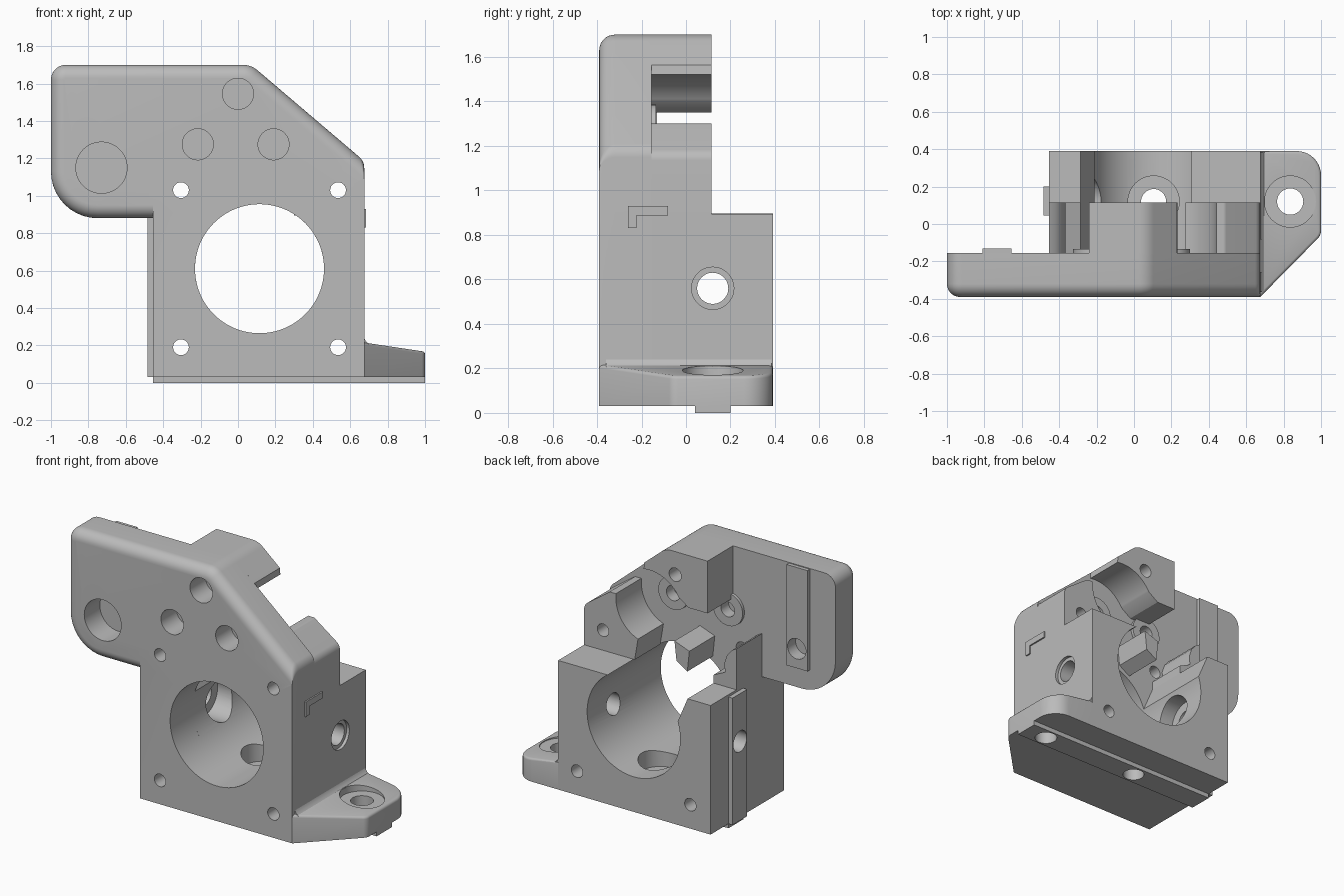
import bpy, bmesh, math
from mathutils import Vector, Matrix

if "Cube" in bpy.data.objects:
    bpy.data.objects.remove(bpy.data.objects["Cube"], do_unlink=True)

grey = bpy.data.materials.new("plain grey")
grey.use_nodes = True
grey.diffuse_color = (0.5, 0.5, 0.5, 1)
grey.node_tree.nodes["Principled BSDF"].inputs["Base Color"].default_value = (0.5, 0.5, 0.5, 1)


def finish(name, bm):
    bmesh.ops.recalc_face_normals(bm, faces=bm.faces)
    mesh = bpy.data.meshes.new(name)
    bm.to_mesh(mesh)
    bm.free()
    obj = bpy.data.objects.new(name, mesh)
    mesh.materials.append(grey)
    bpy.context.collection.objects.link(obj)
    return obj


def loft(name, rings):
    """Skin matching rings of 3D points and cap both ends."""
    bm = bmesh.new()
    loops = [[bm.verts.new(p) for p in ring] for ring in rings]
    n = len(loops[0])
    for a, b in zip(loops, loops[1:]):
        for i in range(n):
            j = (i + 1) % n
            bm.faces.new((a[i], a[j], b[j], b[i]))
    bm.faces.new(loops[0])
    bm.faces.new(loops[-1])
    return finish(name, bm)


def prism(name, profile, y0, y1):
    """Extrude an x-z profile along y."""
    return loft(name, [[(x, y, z) for x, z in profile] for y in (y0, y1)])


def box(name, x0, x1, y0, y1, z0, z1):
    return prism(name, [(x0, z0), (x1, z0), (x1, z1), (x0, z1)], y0, y1)


def arc(cx, cz, r, a0, a1, n=24):
    return [(cx + r * math.cos(math.radians(a0 + (a1 - a0) * i / n)),
             cz + r * math.sin(math.radians(a0 + (a1 - a0) * i / n))) for i in range(n + 1)]


def rounded(corners, n=10):
    """Polygon whose corners (u, v, radius) are rounded."""
    out = []
    for i, (u, v, r) in enumerate(corners):
        p = Vector((u, v))
        if r <= 0:
            out.append((u, v))
            continue
        d1 = (Vector(corners[i - 1][:2]) - p).normalized()
        d2 = (Vector(corners[(i + 1) % len(corners)][:2]) - p).normalized()
        half = d1.angle(d2) / 2
        c = p + (d1 + d2).normalized() * r / math.sin(half)
        v1 = p + d1 * r / math.tan(half) - c
        v2 = p + d2 * r / math.tan(half) - c
        a = math.atan2(v1.y, v1.x)
        da = (math.atan2(v2.y, v2.x) - a + math.pi) % (2 * math.pi) - math.pi
        out += [(c.x + r * math.cos(a + da * k / n), c.y + r * math.sin(a + da * k / n))
                for k in range(n + 1)]
    return out


def cylinder(name, axis, p, q, r, a0, a1, seg=48):
    """Cylinder along an axis from a0 to a1; p, q are the other two coordinates in order."""
    m = (a0 + a1) / 2
    centre, rot = {
        "x": ((m, p, q), Matrix.Rotation(math.pi / 2, 4, "Y")),
        "y": ((p, m, q), Matrix.Rotation(math.pi / 2, 4, "X")),
        "z": ((p, q, m), Matrix.Identity(4))}[axis]
    bm = bmesh.new()
    bmesh.ops.create_cone(bm, cap_ends=True, segments=seg, radius1=r, radius2=r,
                          depth=a1 - a0, matrix=Matrix.Translation(centre) @ rot)
    return finish(name, bm)


def drill(targets, *spec):
    cutter = cylinder("hole_cutter", *spec)
    cutter.hide_render = True
    for t in targets:
        mod = t.modifiers.new("hole", "BOOLEAN")
        mod.operation, mod.solver, mod.object = "DIFFERENCE", "EXACT", cutter
        bpy.context.view_layer.objects.active = t
        bpy.ops.object.modifier_apply(modifier=mod.name)
    bpy.data.objects.remove(cutter, do_unlink=True)


FRONT, MID, STEP, BACK = -0.39, -0.155, 0.115, 0.39
LEFT, RIGHT, LOW, TOP = -0.455, 0.675, 0.03, 0.895


# Front plate with a rounded front rim on its upper outline
def plate_outline(d):
    return rounded([(-1 + d, 1.70 - d, 0.08 - d), (0.07 - 0.367 * d, 1.70 - d, 0.12 - d),
                    (RIGHT, 1.185 - 1.312 * d, 0.08 - d), (RIGHT, LOW, 0), (LEFT, LOW, 0),
                    (LEFT, 0.88 + d, 0), (-1 + d, 0.88 + d, 0.25 - d)])


rings, R = [], 0.07
for k in range(9):
    a = math.pi / 2 * k / 8
    d, y = R * (1 - math.sin(a)), FRONT + R * (1 - math.cos(a))
    rings.append([(x, y, z) for x, z in plate_outline(d)])
rings.append([(x, MID, z) for x, z in plate_outline(0)])
plate = loft("front_plate", rings)

# Lower motor block, open at the top of its bore
body = prism("motor_block", [(LEFT, LOW), (RIGHT, LOW), (RIGHT, TOP)]
             + arc(0.115, 0.61, 0.345, 56.0, -199, 64) + [(-0.285, TOP), (LEFT, TOP)], MID, BACK)

# Raised walls around the gear pocket
top_wall = prism("top_wall", [(-0.24, 1.35), (-0.24, 1.70)]
                 + rounded([(-0.24, 1.70, 0), (0.07, 1.70, 0.12), (0.23, 1.564, 0)])[1:]
                 + arc(0.19, 1.275, 0.25, 80, 150) + [(-0.1, 1.35)], MID, STEP)
right_wall = prism("right_wall", [(0.30, TOP), (RIGHT, TOP)]
                   + rounded([(RIGHT, TOP, 0), (RIGHT, 1.165, 0.06), (0.485, 1.30, 0.03),
                              (0.44, 1.30, 0)])[1:]
                   + arc(0.19, 1.275, 0.25, 0, -70), MID, STEP)
left_wall = prism("left_wall", [(LEFT, TOP), (LEFT, 1.17), (-0.42, 1.15), (-0.385, 1.11),
                                (-0.365, 1.05), (-0.37, 0.99), (-0.285, 0.95),
                                (-0.285, TOP)], MID, STEP)
prism("pocket_post", [(0.005, 1.10), (-0.01, 0.97), (-0.09, 0.92), (-0.105, 1.06)], MID, STEP)

# Shaft bosses and the slide pad on the back of the plate
bosses = [cylinder("shaft_boss", "y", x, 1.275, 0.11, MID - 0.005, -0.135) for x in (-0.215, 0.19)]
pad = box("slide_pad", -0.81, -0.655, MID - 0.005, -0.13, 1.02, 1.695)

# Mounting foot with a sloping top and softened upper edges
foot_outline = rounded([(RIGHT, FRONT, 0), (1, -0.06, 0.06), (1, BACK, 0.13), (RIGHT, BACK, 0)])
foot = loft("mounting_foot", [[(x, y, LOW) for x, y in foot_outline],
                              [(x, y, 0.215 - 0.15 * (x - RIGHT)) for x, y in foot_outline]])
bm = bmesh.new()
bm.from_mesh(foot.data)
rim = [e for e in bm.edges if all(v.co.z > 0.1 for v in e.verts)
       and not all(v.co.x < RIGHT + 0.001 for v in e.verts)]
bmesh.ops.bevel(bm, geom=rim, offset=0.014, segments=3, profile=0.5, affect="EDGES")
bm.to_mesh(foot.data)
bm.free()
# Small cove where the foot meets the block
prism("foot_cove", [(RIGHT, 0.19), (RIGHT, 0.24), (0.683, 0.222), (0.70, 0.208), (0.70, 0.19)],
      FRONT + 0.03, BACK - 0.005)

# Locating strips and the corner mark
side_strip = box("side_strip", -0.485, LEFT, 0.045, 0.2, LOW, 0.88)
base_strip = box("base_strip", LEFT, 1.0, 0.04, 0.2, 0.0, LOW)
prism("corner_mark", [(RIGHT, 0.83), (0.685, 0.83), (0.685, 0.93), (RIGHT, 0.93)], -0.26, -0.222)
prism("corner_mark_bar", [(RIGHT, 0.888), (0.685, 0.888), (0.685, 0.93), (RIGHT, 0.93)], -0.222, -0.08)

# Motor bore and motor screw holes
drill([plate], "y", 0.115, 0.61, 0.345, -0.6, 0.0, 96)
for x in (-0.305, 0.535):
    drill([plate, body], "y", x, 0.19, 0.042, -0.6, 0.6)
    drill([plate, right_wall if x > 0 else left_wall], "y", x, 1.03, 0.042, -0.6, 0.6)

# Shaft holes: wide from the front, narrow from the back
for x, z, wide, narrow, parts in ((0, 1.545, 0.083, 0.045, [top_wall]),
                                  (-0.215, 1.275, 0.083, 0.05, bosses[:1]),
                                  (0.19, 1.275, 0.083, 0.05, bosses[1:]),
                                  (-0.73, 1.15, 0.137, 0.068, [pad])):
    drill([plate], "y", x, z, wide, -0.6, -0.225)
    drill([plate] + parts, "y", x, z, narrow, -0.215, 0.4)

# Cross holes through both sides, with counterbores
drill([body, side_strip], "x", 0.12, 0.56, 0.07, -0.8, 0.9)
drill([body], "x", 0.12, 0.56, 0.095, 0.655, 0.9)
drill([body], "x", 0.12, 0.56, 0.135, -0.33, 0.0)

# Base screw holes, with counterbores
drill([body, base_strip], "z", 0.105, 0.12, 0.067, -0.2, 0.5)
drill([body], "z", 0.105, 0.12, 0.137, 0.17, 0.5)
drill([foot, base_strip], "z", 0.835, 0.12, 0.07, -0.2, 0.5)
drill([foot], "z", 0.835, 0.12, 0.137, 0.165, 0.5)

# Smooth the round surfaces, keep edges crisp
for obj in bpy.context.collection.objects:
    if obj.type == "MESH" and obj.data.materials and obj.data.materials[0] == grey:
        bpy.ops.object.select_all(action="DESELECT")
        obj.select_set(True)
        bpy.context.view_layer.objects.active = obj
        bpy.ops.object.shade_smooth_by_angle(angle=math.radians(30))
